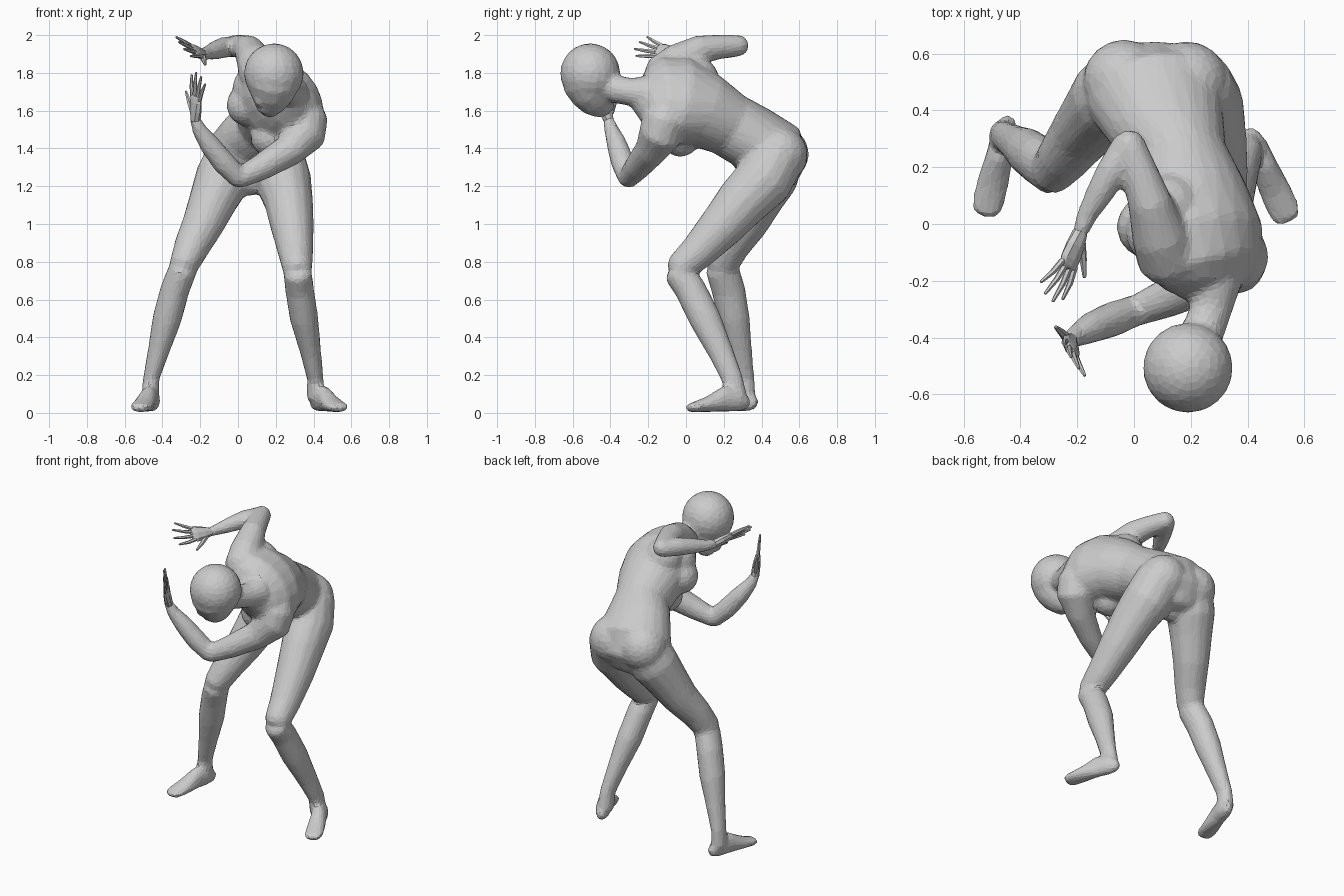
import bpy, bmesh, math
from mathutils import Vector as V, Matrix


def tube(bm, rings, ref=(1, 0, 0), sides=14, twist=None, cap=0.9):
    """Loft elliptical rings (x, y, z, half width, half depth) with domed ends."""
    pts = [V(r[:3]) for r in rings]
    n = len(pts)
    loops, tans = [], []

    def add(c, t, w, d, a):
        s = V(ref) if a is None else V((math.cos(a), 0, -math.sin(a)))
        s = (s - t * s.dot(t)).normalized()
        u = t.cross(s)
        return [bm.verts.new(c + s * w * math.cos(k * math.tau / sides)
                             + u * d * math.sin(k * math.tau / sides)) for k in range(sides)]

    for i, r in enumerate(rings):
        t = (pts[min(i + 1, n - 1)] - pts[max(i - 1, 0)]).normalized()
        tans.append(t)
        w, d = r[3], r[-1]
        a = math.radians(twist[i]) if twist else None
        if i == 0:
            loops.append(add(pts[0] - t * min(w, d) * cap * .6, t, w * .75, d * .75, a))
        loops.append(add(pts[i], t, w, d, a))
        if i == n - 1:
            loops.append(add(pts[i] + t * min(w, d) * cap * .6, t, w * .75, d * .75, a))
    for p, q in zip(loops, loops[1:]):
        for k in range(sides):
            j = (k + 1) % sides
            bm.faces.new((p[k], p[j], q[j], q[k]))
    for loop, sgn, i in ((loops[0], -1, 0), (loops[-1], 1, -1)):
        pole = bm.verts.new(pts[i] + tans[i] * sgn * cap * min(rings[i][3], rings[i][-1]))
        for k in range(sides):
            bm.faces.new((loop[k], loop[(k + 1) % sides], pole))


def finish(name, bm):
    bmesh.ops.recalc_face_normals(bm, faces=bm.faces)
    me = bpy.data.meshes.new(name)
    bm.to_mesh(me)
    bm.free()
    ob = bpy.data.objects.new(name, me)
    bpy.context.collection.objects.link(ob)
    return ob


def ball(bm, c, r):
    bmesh.ops.create_uvsphere(bm, u_segments=18, v_segments=12, radius=r,
                              matrix=Matrix.Translation(c))


def foot(bm, heel, toe):
    h, t = V((*heel, 0)), V((*toe, 0))
    rings = []
    for f, z, w, d in ((.07, .05, .034, .042), (.18, .066, .046, .062), (.4, .074, .048, .07),
                       (.68, .045, .058, .042), (.86, .033, .06, .03), (.96, .027, .054, .025)):
        p = h.lerp(t, f)
        rings.append((p.x, p.y, z, w, d))
    tube(bm, rings, sides=12)


def hand(name, wrist, direction, thumb_side, curl):
    """Flat palm with four fanned fingers and a thumb."""
    w, d = V(wrist), V(direction).normalized()
    s = V(thumb_side)
    s = (s - d * s.dot(d)).normalized()
    c = V(curl)
    bm = bmesh.new()
    palm = [(*(w + d * a), b, e) for a, b, e in
            ((0, .028, .026), (.05, .042, .025), (.1, .05, .021), (.125, .046, .016))]
    tube(bm, palm, ref=s, sides=8)
    for k, length in enumerate((.115, .135, .125, .1)):
        off = .036 - k * .024
        fd = (d + s * off * 9).normalized()
        p = w + d * .12 + s * off
        tube(bm, [(*p, .012), (*(p + fd * length * .5 + c * .012), .0105),
                  (*(p + fd * length + c * .04), .006)], ref=s, sides=6)
    p = w + d * .035 + s * .025
    fd = (d + s * .9).normalized()
    tube(bm, [(*p, .018), (*(p + fd * .06), .013), (*(p + fd * .115 + d * .01), .007)],
         ref=c, sides=6)
    finish(name, bm)


body = bmesh.new()

# Torso: pelvis to neck base, rolling toward the chest
tube(body, [
    (.07, .50, 1.22, .14, .09), (.07, .495, 1.29, .22, .16), (.075, .45, 1.375, .245, .2),
    (.115, .345, 1.46, .21, .175), (.16, .23, 1.525, .17, .172), (.192, .10, 1.60, .215, .195),
    (.222, -.04, 1.655, .262, .205), (.25, -.14, 1.672, .24, .175),
    (.262, -.205, 1.668, .19, .13), (.27, -.25, 1.68, .1, .085)],
    twist=(0, 0, 3, 10, 22, 36, 45, 47, 47, 45), sides=20, cap=.5)
# Bust, raised shoulder blade, armpit, buttocks and crotch
for c, r in (((.05, -.01, 1.63), .112), ((.17, -.03, 1.46), .105), ((.12, .055, 1.765), .12),
             ((.09, -.03, 1.72), .12), ((-.035, .505, 1.37), .146), ((.185, .495, 1.365), .15),
             ((.06, .43, 1.235), .085)):
    ball(body, c, r)

# Neck and head
tube(body, [(.28, -.21, 1.69, .10), (.275, -.29, 1.70, .075), (.25, -.36, 1.71, .076),
            (.21, -.45, 1.76, .08)])
ball(body, (.19, -.507, 1.797), .16)
tube(body, [(.187, -.52, 1.76, .146, .142), (.18, -.49, 1.69, .122, .122),
            (.17, -.455, 1.64, .088, .1), (.165, -.43, 1.60, .05, .062)], cap=.6)
tube(body, [(.135, -.58, 1.69, .012), (.11, -.565, 1.65, .024), (.115, -.545, 1.63, .02)], sides=8)
tube(body, [(.11, -.50, 1.602, .015), (.135, -.525, 1.598, .02), (.165, -.53, 1.602, .015)],
     ref=(0, 0, 1), sides=8)

# Right leg
tube(body, [(-.03, .49, 1.36, .14), (-.075, .445, 1.25, .152), (-.125, .39, 1.14, .132),
            (-.185, .32, 1.0, .112), (-.245, .24, .88, .096), (-.29, .185, .775, .077, .087)], cap=.7)
tube(body, [(-.29, .19, .765, .076, .09), (-.335, .225, .65, .078, .09),
            (-.375, .255, .5, .078, .084), (-.42, .285, .33, .058, .066),
            (-.46, .31, .18, .044, .054), (-.465, .31, .08, .048, .06)], cap=.5)
foot(body, (-.44, .38), (-.525, .03))

# Left leg
tube(body, [(.2, .485, 1.36, .15), (.24, .41, 1.23, .15, .157), (.268, .3, 1.12, .13, .142),
            (.287, .19, .99, .116, .122), (.305, .06, .85, .094, .097), (.315, -.035, .765, .08)], cap=.7)
tube(body, [(.315, -.045, .745, .076, .078), (.325, .02, .66, .077, .084),
            (.35, .10, .5, .076, .086), (.385, .185, .32, .056, .068),
            (.41, .245, .18, .044, .058), (.41, .265, .08, .048, .06)], cap=.5)
foot(body, (.40, .335), (.545, .01))

# Right arm, raised and folded back over the shoulder
tube(body, [(.12, -.12, 1.79, .112), (.09, -.04, 1.86, .1), (.055, .08, 1.925, .078),
            (.02, .18, 1.938, .066), (-.02, .285, 1.945, .058)])
tube(body, [(-.025, .28, 1.94, .053), (-.075, .19, 1.935, .057), (-.12, .11, 1.92, .05),
            (-.165, .03, 1.905, .037), (-.19, -.03, 1.90, .03)])

# Left arm, lowered and bent up in front of the face
tube(body, [(.355, -.11, 1.56, .122), (.35, -.135, 1.475, .118), (.27, -.185, 1.39, .088),
            (.13, -.255, 1.305, .072), (.01, -.305, 1.243, .056)])
tube(body, [(.005, -.305, 1.242, .056), (-.075, -.335, 1.325, .063), (-.15, -.365, 1.42, .056),
            (-.205, -.395, 1.50, .04), (-.225, -.41, 1.55, .031)])

# Fuse the parts into one skin, soften the joins, then reduce to low-poly facets
skin = finish("body", body)
mod = skin.modifiers.new("fuse", 'REMESH')
mod.mode = 'VOXEL'
mod.voxel_size = .012
mod = skin.modifiers.new("soften", 'SMOOTH')
mod.factor, mod.iterations = .5, 12
mod = skin.modifiers.new("reduce", 'DECIMATE')
mod.ratio = .1

# Hands
hand("right_hand", (-.19, -.03, 1.90), (-.32, -.87, .14), (.65, 0, -.72), (-.6, .1, .2))
hand("left_hand", (-.225, -.41, 1.55), (.02, -.28, .96), (-.5, .85, 0), (.3, -.2, 0))
